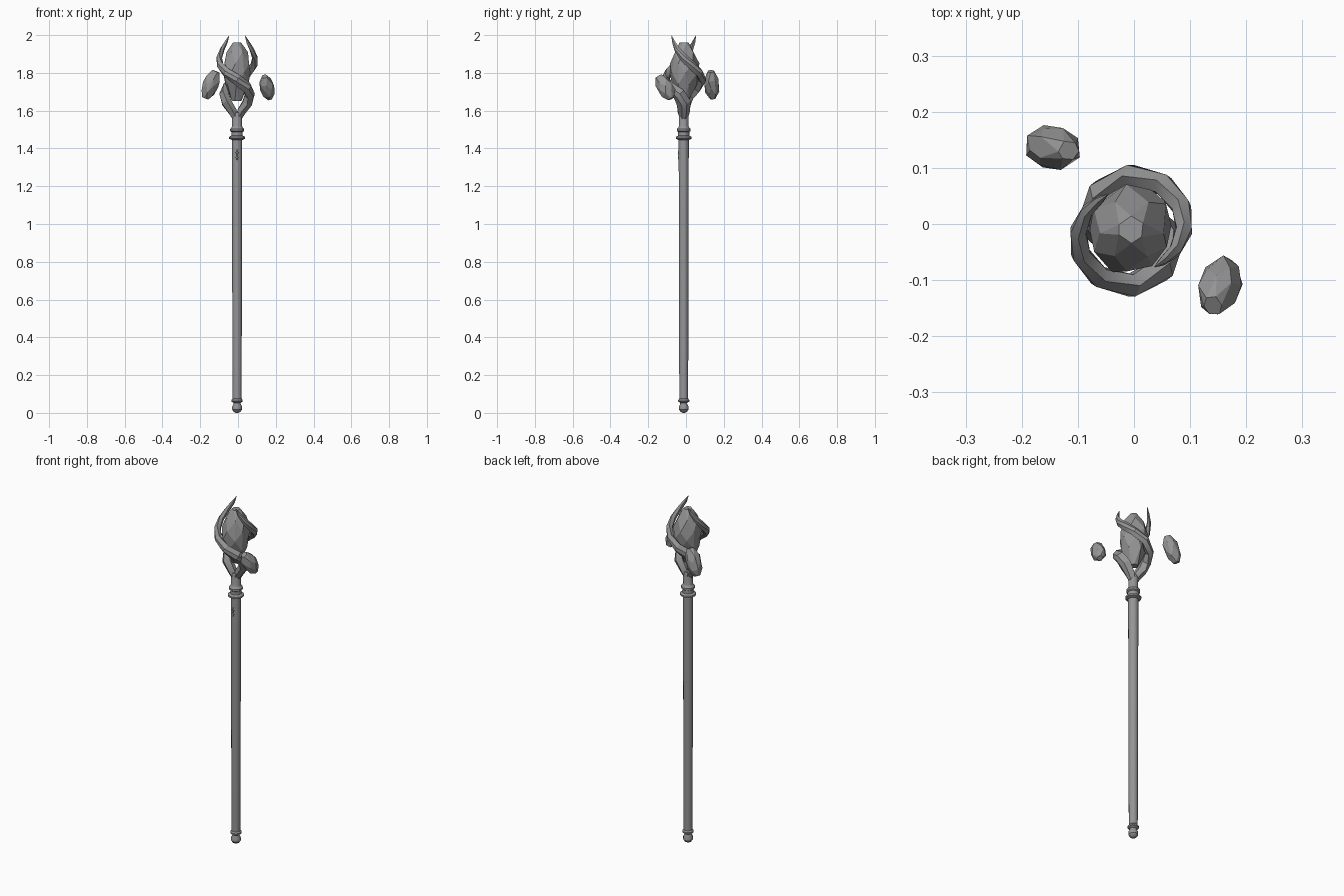
import bpy, bmesh, math, random
from mathutils import Vector, Matrix, Euler

if "Cube" in bpy.data.objects:
    bpy.data.objects.remove(bpy.data.objects["Cube"])

random.seed(4)
CX, CY = -0.005, -0.012
GREY = bpy.data.materials.new("dark_grey")
GREY.diffuse_color = (.3, .3, .3, 1)
GREY.use_nodes = True
GREY.node_tree.nodes["Principled BSDF"].inputs["Base Color"].default_value = GREY.diffuse_color


def finish(bm, name, loc=(0, 0, 0), smooth=0):
    bmesh.ops.recalc_face_normals(bm, faces=bm.faces)
    me = bpy.data.meshes.new(name)
    bm.to_mesh(me)
    bm.free()
    me.materials.append(GREY)
    ob = bpy.data.objects.new(name, me)
    ob.location = loc
    bpy.context.collection.objects.link(ob)
    if smooth:
        bpy.ops.object.select_all(action='DESELECT')
        ob.select_set(True)
        bpy.context.view_layer.objects.active = ob
        bpy.ops.object.shade_smooth_by_angle(angle=math.radians(smooth))
    return ob


def loft(bm, rings):
    """Join rings of points with quads and cap both ends."""
    vs = [[bm.verts.new(p) for p in r] for r in rings]
    n = len(vs[0])
    for a, b in zip(vs, vs[1:]):
        for i in range(n):
            bm.faces.new((a[i], a[(i + 1) % n], b[(i + 1) % n], b[i]))
    bm.faces.new(vs[0])
    bm.faces.new(vs[-1])


def lathe(name, profile, n=14):
    bm = bmesh.new()
    loft(bm, [[(r * math.cos(2 * math.pi * i / n), r * math.sin(2 * math.pi * i / n), z)
               for i in range(n)] for r, z in profile])
    return finish(bm, name, (CX, CY, 0), 30)


def crystal(name, loc, rings, sides, tilt=(0, 0, 0), scale=(1, 1, 1), jitter=0.1):
    """Faceted gem: hull of staggered, slightly irregular rings."""
    bm = bmesh.new()
    rot = Euler([math.radians(a) for a in tilt]).to_matrix()
    for k, (r, z) in enumerate(rings):
        for i in range(sides):
            a = 2 * math.pi * (i + 0.5 * (k % 2) + random.uniform(-.12, .12)) / sides
            q = r * (1 + random.uniform(-jitter, jitter))
            p = Vector((q * math.cos(a) * scale[0], q * math.sin(a) * scale[1], z))
            bm.verts.new(rot @ p)
    bmesh.ops.convex_hull(bm, input=bm.verts)
    junk = [v for v in bm.verts if not v.link_faces]
    bmesh.ops.delete(bm, geom=junk, context='VERTS')
    bmesh.ops.dissolve_limit(bm, angle_limit=math.radians(16), verts=bm.verts, edges=bm.edges)
    return finish(bm, name, loc)


# shaft with pommel
lathe("shaft", [(.024, .07), (.0275, 1.45)])
lathe("pommel", [(.006, 0), (.018, .006), (.026, .018), (.026, .034), (.019, .047),
                 (.019, .053), (.030, .060), (.030, .068), (.024, .076)])
# two collar rings and the neck
lathe("collar", [(.028, 1.445), (.043, 1.452), (.043, 1.461), (.030, 1.468),
                 (.030, 1.487), (.037, 1.492), (.037, 1.503), (.030, 1.51),
                 (.026, 1.52), (.027, 1.57), (.022, 1.59)])

# two prongs spiralling around the gem: angle, radius, height, half thickness, half width
PATH = [(0, .006, 1.555, .020, .022), (3, .026, 1.595, .026, .034), (0, .057, 1.640, .030, .040),
        (-20, .074, 1.685, .029, .037), (-52, .090, 1.722, .025, .033),
        (-90, .100, 1.764, .023, .030), (-125, .102, 1.802, .021, .027),
        (-155, .101, 1.842, .019, .025), (-180, .096, 1.88, .016, .022),
        (-205, .087, 1.925, .012, .017), (-224, .079, 1.965, .008, .011),
        (-237, .077, 1.998, .001, .001)]


def prong(name, offset):
    bm = bmesh.new()
    pts = []
    for a, r, z, _, _ in PATH:
        t = math.radians(a + offset)
        pts.append(Vector((r * math.cos(t), r * math.sin(t), z)))
    rings = []
    for i, (a, r, z, hn, hb) in enumerate(PATH):
        tan = (pts[min(i + 1, len(pts) - 1)] - pts[max(i - 1, 0)]).normalized()
        t = math.radians(a + offset)
        rad = Vector((math.cos(t), math.sin(t), 0))
        nrm = (rad - tan * rad.dot(tan)).normalized()
        bi = tan.cross(nrm)
        rings.append([pts[i] + nrm * u * hn + bi * v * hb for u, v in
                      ((.75, .35), (-.1, .95), (-.95, .35), (-.95, -.35), (-.1, -.95), (.75, -.35))])
    loft(bm, rings)
    return finish(bm, name, (CX, CY, 0), 32)


prong("prong_right", 0)
prong("prong_left", 180)

# large gem held by the prongs
crystal("main_gem", (-.006, -.010, 0),
        [(.025, 1.65), (.064, 1.74), (.078, 1.80), (.077, 1.85), (.058, 1.91), (.024, 1.96)],
        6, jitter=.08)
# two small gems floating beside it
SMALL = [(.018, -.077), (.040, -.042), (.044, .0), (.042, .035), (.020, .077)]
crystal("floating_gem_left", (-.145, .136, 1.737), SMALL, 6, (4, 22, 0), (1, .9, 1), .06)
crystal("floating_gem_right", (.154, -.111, 1.723), [(r, z * .9) for r, z in SMALL], 6,
        (30, -13, 0), (.86, 1, 1), .06)
# tiny inlay on the front of the shaft
for k, (z, s) in enumerate(((1.378, .022), (1.352, .020))):
    bm = bmesh.new()
    bmesh.ops.create_cone(bm, cap_ends=True, segments=4, radius1=1, radius2=.5, depth=1)
    bmesh.ops.transform(bm, verts=bm.verts, matrix=Matrix.Diagonal((s * .55, s, .005, 1)))
    bmesh.ops.rotate(bm, verts=bm.verts, matrix=Matrix.Rotation(math.radians(90), 3, 'X'))
    finish(bm, "shaft_inlay_%d" % (k + 1), (CX, CY - .027, z))
